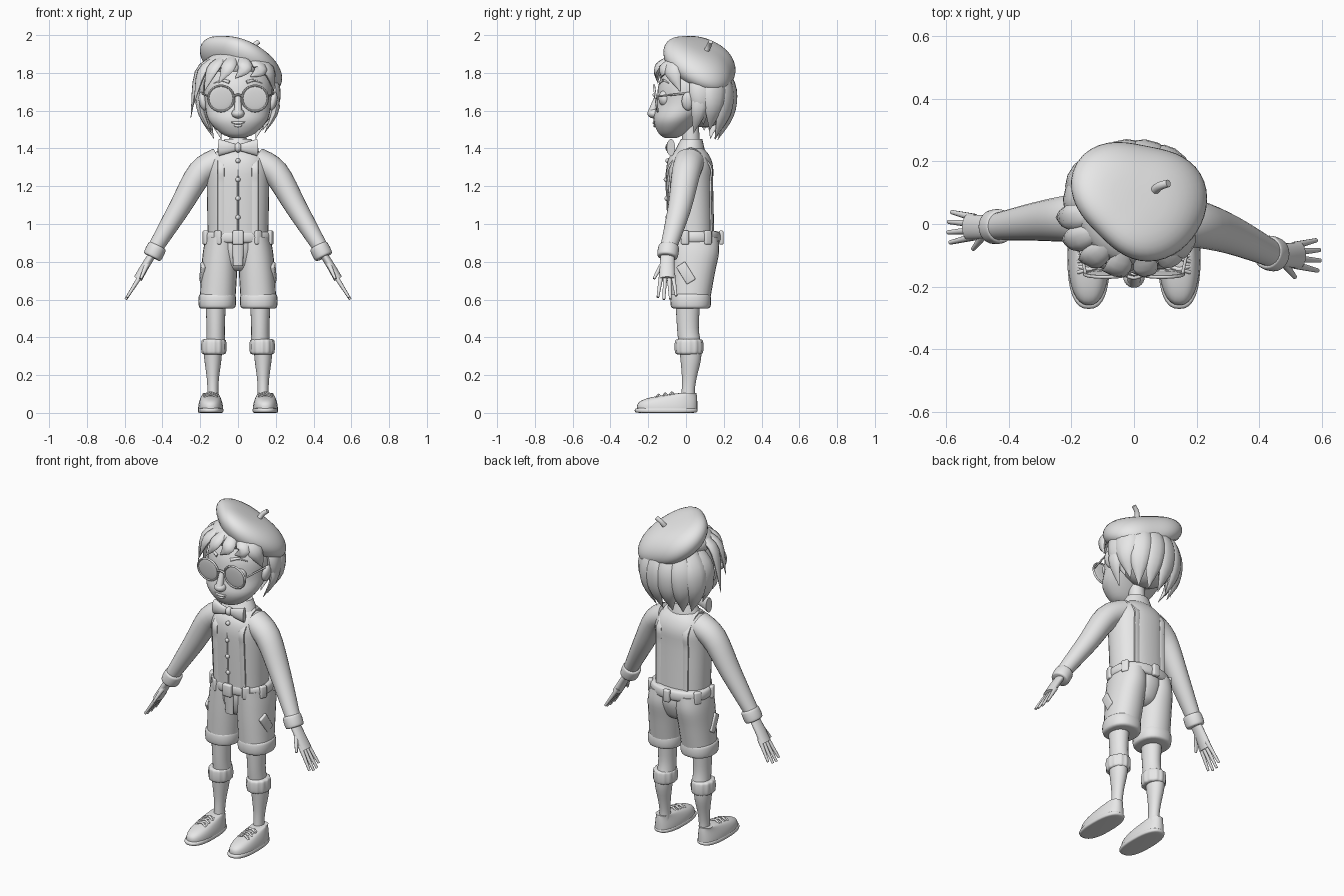
import bpy, bmesh, random
from math import sin, cos, pi, radians, copysign
from mathutils import Vector, Matrix, Euler
from mathutils.bvhtree import BVHTree

random.seed(4)
if "Cube" in bpy.data.objects:
    bpy.data.objects.remove(bpy.data.objects["Cube"])

shade = (.8, .8, .8, 1)
light_grey = bpy.data.materials.new("light_grey")
light_grey.use_nodes = True
light_grey.diffuse_color = shade
light_grey.node_tree.nodes["Principled BSDF"].inputs["Base Color"].default_value = shade
ACROSS, DEPTH, UP = (Vector(row) for row in Matrix.Identity(3))


# ---- helpers ----
def finish(name, bm):
    bmesh.ops.recalc_face_normals(bm, faces=bm.faces)
    mesh = bpy.data.meshes.new(name)
    bm.to_mesh(mesh)
    bm.free()
    mesh.materials.append(light_grey)
    mesh.shade_smooth()
    mesh.set_sharp_from_angle(angle=pi / 4)
    obj = bpy.data.objects.new(name, mesh)
    bpy.context.collection.objects.link(obj)
    return obj


def skin(name, rings):
    """Join equal rings of points into a capped surface."""
    bm = bmesh.new()
    loops = [[bm.verts.new(point) for point in ring] for ring in rings]
    for low, high in zip(loops, loops[1:]):
        for i in range(len(low)):
            bm.faces.new((low[i - 1], low[i], high[i], high[i - 1]))
    bm.faces.new(loops[0])
    bm.faces.new(loops[-1])
    return finish(name, bm)


def spline(rows, steps):
    """Smooth curve through rows of any length."""
    padded = [rows[0], *rows, rows[-1]]
    curve = []
    for group in zip(padded, padded[1:], padded[2:], padded[3:]):
        for k in range(steps):
            t = k / steps
            curve.append([b + t * (c - a + t * (2 * a - 5 * b + 4 * c - d + t * (3 * b - a - 3 * c + d))) / 2
                          for a, b, c, d in zip(*group)])
    return curve + [list(rows[-1])]


def loft(name, rows, ref=None, sides=24, steps=4, power=2, ripple=0):
    """Rows are x, y, z and two radii; rings lie flat unless ref turns them along the path."""
    path = spline(rows, steps)
    centres = [Vector(row[:3]) for row in path]
    rings = []
    for i, row in enumerate(path):
        u, v = ACROSS, DEPTH
        if ref:
            along = centres[min(i + 1, len(path) - 1)] - centres[max(i - 1, 0)]
            u = along.cross(ref).normalized()
            v = u.cross(along).normalized()
        wide, deep = (max(radius, .001) for radius in row[3:])
        ring = []
        for k in range(sides):
            a = 2 * pi * k / sides
            wave = 1 + ripple * cos(sides / 4 * a)
            cu, cv = (copysign(abs(f) ** (2 / power), f) * wave for f in (cos(a), sin(a)))
            ring.append(centres[i] + u * cu * wide + v * cv * deep)
        rings.append(ring)
    return skin(name, rings)


def stack(name, x, ratio, rows, **style):
    """Upright form from rows of y, z and half width; depth follows the ratio."""
    return loft(name, [(x, y, z, wide, wide * ratio) for y, z, wide in rows], **style)


def limb(name, points, radius, ref=UP, flat=1, **style):
    """Sweep along points; radius is a rule from start to end."""
    last = len(points) - 1
    sizes = [radius(i / last) for i in range(last + 1)]
    return loft(name, [(*p, r, r * flat) for p, r in zip(points, sizes)], ref, **style)


def taper(start, end):
    return lambda f: start + (end - start) * f


def band(name, centre, height, wide, deep, axis=UP, ref=None, **style):
    """Cuff, hem or belt with a rounded edge."""
    rows = []
    for k in range(-3, 4):
        a = k * pi / 6
        swell = .8 + .2 * abs(cos(a)) ** .5
        rows.append((*(Vector(centre) + axis * height / 2 * sin(a)), wide * swell, deep * swell))
    return loft(name, rows, ref, steps=2, **style)


def lock(name, points, width):
    """Flattened strand of hair tapering to a tip."""
    outward = Vector(points[1]) - Vector((0, .05, 1.7))
    return limb(name, points, lambda f: width * sin(pi * (.2 + .8 * f)), outward, flat=.5, sides=10)


def placed(position, size, turn):
    return Matrix.LocRotScale(Vector(position), Euler(turn), Vector(size))


def ball(name, position, size, turn=(0, 0, 0)):
    bm = bmesh.new()
    bmesh.ops.create_uvsphere(bm, u_segments=24, v_segments=14, radius=1, matrix=placed(position, size, turn))
    return finish(name, bm)


def block(name, position, size, turn=(0, 0, 0)):
    bm = bmesh.new()
    bmesh.ops.create_cube(bm, size=1, matrix=placed(position, size, turn))
    bmesh.ops.bevel(bm, geom=bm.edges[:], offset=min(size) / 3, segments=3, profile=.5, affect='EDGES')
    return finish(name, bm)


def surface(obj):
    """Return a function giving the point where a ray meets the part."""
    mesh = obj.data
    tree = BVHTree.FromPolygons([v.co for v in mesh.vertices], [p.vertices[:] for p in mesh.polygons])
    return lambda origin, way: tree.ray_cast(Vector(origin), way)[0]


# ---- head and face ----
head = loft("head", [(0, -.08, 1.455, .03, .03), (0, -.075, 1.48, .09, .07), (0, -.05, 1.55, .156, .122),
                     (0, .01, 1.64, .175, .165), (0, .03, 1.75, .18, .172), (0, .05, 1.86, .13, .13),
                     (0, .06, 1.91, .05, .05)], sides=36)
face_hit = surface(head)
on_face = lambda x, z: face_hit((x, -1, z), DEPTH)
limb("neck", [(0, .03, 1.36), (0, .02, 1.58)], taper(.048, .044), DEPTH)
ball("nose", (0, -.17, 1.585), (.034, .034, .026))
limb("nose_bridge", [(0, -.15, 1.68), (0, -.18, 1.59)], taper(.014, .022), ACROSS)
for name, z, half in (("upper_lip", 1.535, .045), ("lower_lip", 1.52, .03)):
    limb(name, [on_face(half * k / 2, z + .002 * k * k) for k in range(-2, 3)],
         lambda f: .008 * sin(pi * f), sides=8)

for s, side in ((-1, "right"), (1, "left")):
    ball(side + "_ear", (s * .185, .01, 1.65), (.022, .033, .05), (0, s * .2, 0))
    ball(side + "_eye", (s * .085, -.11, 1.665), (.045, .035, .045))
    limb(side + "_eyebrow", [on_face(s * x, z) for x, z in ((.045, 1.75), (.085, 1.76), (.13, 1.745))],
         taper(.01, .003), sides=8)
    # glasses, leaning forward at the top
    lens = Vector((s * .09, -.16, 1.665))
    ball(side + "_lens", lens, (.066, .006, .066), (radians(8), 0, 0))
    turns = [k * pi / 12 for k in range(25)]
    limb(side + "_lens_rim", [lens + .068 * Vector((cos(a), -.14 * sin(a), sin(a))) for a in turns],
         taper(.006, .006), DEPTH, sides=8, steps=1)
    limb(side + "_glasses_arm", [(s * .155, -.16, 1.675), (s * .195, .03, 1.695)],
         taper(.005, .005), sides=8)
limb("glasses_bridge", [(-.025, -.165, 1.675), (0, -.172, 1.685), (.025, -.165, 1.675)],
     taper(.006, .006), sides=8)

# ---- hair ----
ball("hair_back", (0, .1, 1.7), (.19, .15, .19))
ball("hair_crown", (0, .04, 1.84), (.18, .17, .085))
for k in range(8):
    a = radians(-6 + 27 * k)
    drop = .32 + .08 * sin(a) + random.uniform(-.03, .02)
    bow = [(f, .055 * sin(pi * f)) for f in (0, .3, .65, 1)]
    lock("back_hair_lock", [(cos(a) * (.14 + out), .1 + sin(a) * (.1 + out - .03 * f), 1.82 - drop * f)
                            for f, out in bow], .07)
# fringe swept to the right, longest beside the ear
for k in range(6):
    a = radians(180 + 25 * k)
    x, y = cos(a), sin(a)
    lock("fringe_lock", [(.12 * x, .03 + .12 * y, 1.88), (.21 * x, .02 + .17 * y, 1.83 - .03 * x * x),
                         (.2 * x - .05, .02 + .175 * y, 1.78 - .22 * (1 - k / 5) ** 2)], .042)
for s, side in ((-1, "right"), (1, "left")):
    lock(side + "_side_lock", [(s * .16, .07, 1.8), (s * .2, .07, 1.62), (s * .14, .04, 1.48)], .045)
lock("left_temple_lock", [(.08, -.08, 1.88), (.165, -.07, 1.81), (.19, -.03, 1.7)], .05)

# ---- beret: a rounded three-cornered outline domed over a slanting plane ----
beret = []
for k in range(14):
    lift = radians(-40 + 10 * k) * .97
    ring = []
    for j in range(48):
        a = 2 * pi * j / 48
        edge = .2 + .022 * cos(2 * a - radians(310)) + .012 * cos(3 * a - pi / 2)
        reach = edge * max(cos(lift), .01) ** .6
        x, y = .02 + reach * cos(a), .08 + reach * sin(a)
        ring.append((x, y, 1.885 - .37 * x - .34 * y + .1 * sin(lift)))
    beret.append(ring)
skin("beret", beret)
limb("beret_stem", [(.06, .1, 1.9), (.08, .12, 1.94), (.11, .13, 1.965)], taper(.015, .012), DEPTH)

# ---- shirt ----
torso = stack("shirt_body", 0, .75, [(.03, .92, .16), (.02, 1.2, .165), (.02, 1.3, .165), (.02, 1.36, .14),
                                     (.025, 1.4, .09), (.025, 1.42, .05)], sides=36, power=2.3)
shirt_hit = surface(torso)
on_shirt = lambda x, z, way=DEPTH: shirt_hit(Vector((x, 0, z)) - way, way)
stack("collar", 0, .8, [(.02, 1.37, .09), (.02, 1.385, .1), (.03, 1.45, .07)])
limb("shirt_placket", [on_shirt(0, .95 + .1 * k) for k in range(5)], taper(.004, .004), DEPTH)
for k in range(4):
    ball("shirt_button", on_shirt(0, 1.035 + .1 * k), (.013, .013, .013))
ball("bow_knot", (0, -.085, 1.405), (.02, .025, .026))

for s, side in ((-1, "right"), (1, "left")):
    limb(side + "_bow_wing", [(0, -.085, 1.405), (s * .05, -.09, 1.405), (s * .1, -.08, 1.405)],
         taper(.015, .045), DEPTH, flat=.5)
    # suspender over the shoulder
    heights = [.95 + .09 * k for k in range(5)]
    strap = [on_shirt(s * .09, z) for z in heights]
    strap += [shirt_hit((s * .09, .025, 3), -UP)]
    strap += [on_shirt(s * .09, z, -DEPTH) for z in reversed(heights)]
    limb(side + "_suspender", strap, taper(.006, .006), ACROSS, flat=3, sides=12, power=4)

    # ---- arm and hand, the left one held further forward ----
    wrist_y = -.1 if s > 0 else -.01
    arm = lambda out, z, y=0: Vector((s * out, .025 + y + (wrist_y - .025) * min(1, out / .45) ** 2, z))
    limb(side + "_sleeve", [arm(.1, 1.33), arm(.2, 1.27), arm(.31, 1.085), arm(.44, .87)],
         lambda f: .04 + .035 * cos(f * pi / 2), DEPTH, flat=1.08)
    band(side + "_sleeve_cuff", arm(.44, .855), .07, .052, .056,
         (arm(.44, .87) - arm(.46, .83)).normalized(), DEPTH)
    limb(side + "_palm", [arm(.445, .85), arm(.49, .78), arm(.53, .71)], taper(.02, .023), DEPTH, flat=1.8)
    for k in range(4):
        spread, length = .02 * k - .03, 1 - .05 * (k - 1.3) ** 2
        limb(side + "_finger", [arm(.51 + .085 * f, .735 - .135 * f, spread * (1 + .7 * f))
                                for f in (0, length / 2, length)], taper(.013, .007), DEPTH, sides=10)
    limb(side + "_thumb", [arm(.475, .8, -.015), arm(.495, .755, -.045), arm(.515, .71, -.07)],
         taper(.015, .007), DEPTH, sides=10)

    # ---- shorts leg, patch and turned hem ----
    loft(side + "_shorts_leg", [(s * .09, .042, .93, .08, .128), (s * .094, .045, .85, .092, .13),
                                (s * .1, .035, .74, .095, .118), (s * .108, .025, .6, .094, .103)], power=2.2)
    band(side + "_shorts_hem", (s * .11, .025, .592), .08, .1, .108, power=2.3)
    block(side + "_patch", (s * .189, 0, .74), (.02, .055, .11), (radians(32), 0, -s * .15))

    # ---- leg, sock and shoe ----
    stack(side + "_leg", s * .118, 1.2, [(.01, .6, .055), (.01, .45, .048), (.02, .37, .05)])
    stack(side + "_sock", s * .133, 1.2, [(.02, .38, .05), (.025, .29, .046), (.018, .19, .033),
                                          (.012, .12, .029), (.01, .05, .032)])
    band(side + "_sock_cuff", (s * .128, .016, .35), .08, .065, .074, sides=48, ripple=.035)
    foot = s * .145
    band(side + "_shoe_sole", (foot, -.105, .013), .026, .068, .167, sides=32, power=2.5)
    upper = []
    for k in range(10):
        f = k / 9
        close = f ** 3.5
        upper.append((foot, -.1 + .11 * close, .02 + .085 * f, .066 - .026 * f * f, .16 - .115 * close))
    loft(side + "_shoe_upper", upper, sides=32, power=2.3)
    for k in range(3):
        y, z = -.145 + .035 * k, .09 + .006 * k
        for cross in (-.01, .01):
            limb(side + "_shoelace", [(foot - .035, y - cross, z - .008), (foot, y, z + .006),
                                      (foot + .035, y + cross, z - .008)], taper(.006, .006), sides=8)

    # ---- belt loops around each hip ----
    for a in (radians(-55), radians(-20), radians(30)):
        block(side + "_belt_loop", (s * .183 * cos(a), .044 + .142 * sin(a), .928),
              (.042, .026, .074), (0, 0, s * (a + pi / 2)))

# ---- hips and belt ----
stack("shorts_hips", 0, 1.25, [(.035, .75, .05), (.038, .78, .08), (.042, .86, .102), (.042, .93, .1)],
      power=2.3, sides=36)
limb("shorts_fly", [(0, -.082, .78), (0, -.088, .9)], taper(.012, .014), ACROSS, flat=2.2)
band("belt", (0, .044, .93), .065, .183, .14, power=2.2, sides=40)
block("belt_buckle", (0, -.1, .928), (.058, .028, .075))
block("back_belt_loop", (0, .186, .928), (.042, .026, .074))
